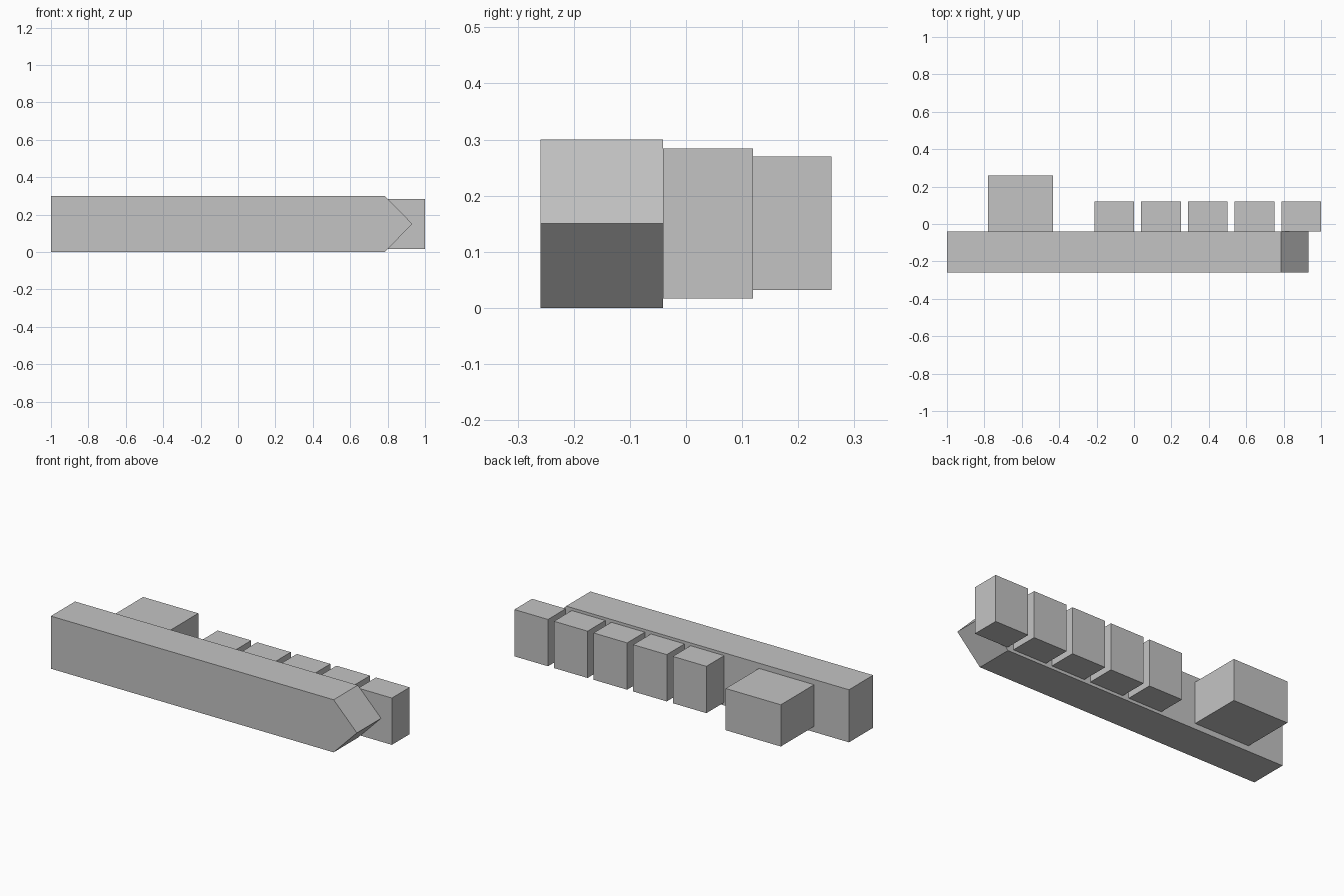
import bpy
import bmesh

cube = bpy.data.objects.get("Cube")
if cube:
    bpy.data.objects.remove(cube, do_unlink=True)

# Single plain grey
grey = bpy.data.materials.new("plain_grey")
grey.use_nodes = True
colour = (0.55, 0.55, 0.55, 1)
grey.diffuse_color = colour
grey.node_tree.nodes["Principled BSDF"].inputs["Base Color"].default_value = colour


def prism(name, outline, y_front, y_back):
    """Extrude an outline in the x-z plane from front to back."""
    bm = bmesh.new()
    face = bm.faces.new([bm.verts.new((x, y_front, z)) for x, z in outline])
    sweep = bmesh.ops.extrude_face_region(bm, geom=[face])["geom"]
    moved = [v for v in sweep if isinstance(v, bmesh.types.BMVert)]
    bmesh.ops.translate(bm, verts=moved, vec=(0, y_back - y_front, 0))
    bmesh.ops.recalc_face_normals(bm, faces=bm.faces)
    mesh = bpy.data.meshes.new(name)
    bm.to_mesh(mesh)
    bm.free()
    mesh.materials.append(grey)
    obj = bpy.data.objects.new(name, mesh)
    bpy.context.collection.objects.link(obj)
    return obj


def block(name, x0, x1, y0, y1, z0, z1):
    return prism(name, [(x0, z0), (x1, z0), (x1, z1), (x0, z1)], y0, y1)


# Long beam with a pointed end
front, joint = -0.259, -0.041
prism("pointed_beam",
      [(-1, 0), (0.785, 0), (0.932, 0.15), (0.785, 0.3), (-1, 0.3)],
      front, joint)

# Large block behind the beam
block("large_block", -0.78, -0.432, joint, 0.259, 0.032, 0.27)

# Row of evenly spaced small blocks
count, width, pitch = 5, 0.212, 0.25
for i in range(count):
    right = 1 - pitch * (count - 1 - i)
    block(f"small_block_{i + 1}", right - width, right, joint, 0.119, 0.017, 0.284)
